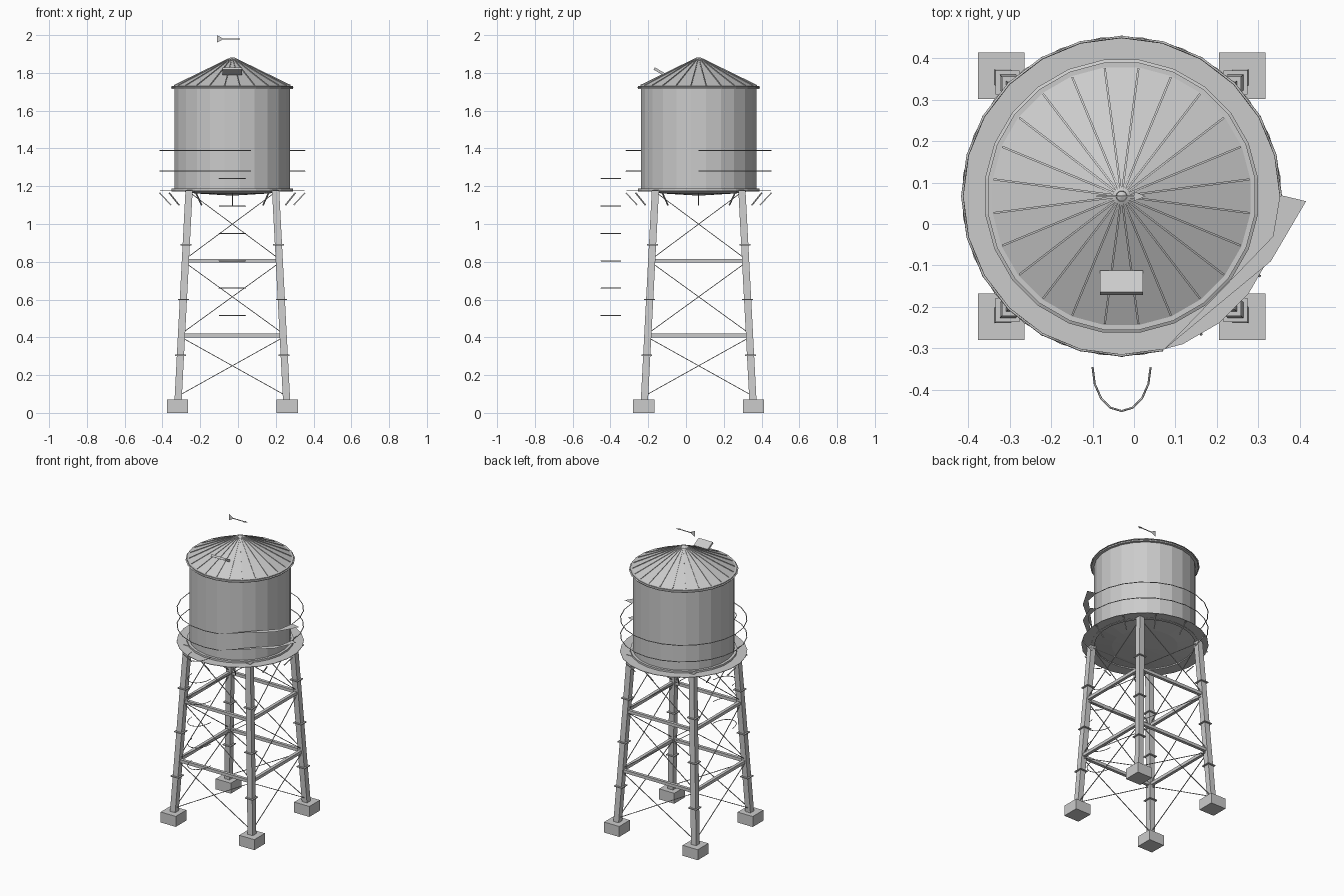
import bpy, bmesh
from math import sin, cos, pi, radians
from mathutils import Vector

if "Cube" in bpy.data.objects:
    bpy.data.objects.remove(bpy.data.objects["Cube"])

CX, CY = -0.03, 0.067
N = 24


def make(name, verts, faces):
    me = bpy.data.meshes.new(name)
    me.from_pydata([tuple(v) for v in verts], [], faces)
    bm = bmesh.new()
    bm.from_mesh(me)
    bmesh.ops.recalc_face_normals(bm, faces=bm.faces)
    bm.to_mesh(me)
    bm.free()
    ob = bpy.data.objects.new(name, me)
    bpy.context.collection.objects.link(ob)
    return ob


def polar(r, a, z):
    return Vector((CX + r * cos(a), CY + r * sin(a), z))


def lathe(name, profile, closed=False):
    """Revolve (r, z) points around the tower axis with N flat sides."""
    verts = [polar(r, (i + 0.5) * 2 * pi / N, z) for r, z in profile for i in range(N)]
    rows = len(profile)
    faces = []
    for k in range(rows if closed else rows - 1):
        a, b = k * N, (k + 1) % rows * N
        faces += [(a + i, a + (i + 1) % N, b + (i + 1) % N, b + i) for i in range(N)]
    ob = make(name, verts, faces)
    bm = bmesh.new()
    bm.from_mesh(ob.data)
    bmesh.ops.remove_doubles(bm, verts=bm.verts, dist=1e-5)
    bmesh.ops.recalc_face_normals(bm, faces=bm.faces)
    bm.to_mesh(ob.data)
    bm.free()
    return ob


def box(name, c, s, rot_x=0):
    bpy.ops.mesh.primitive_cube_add(size=1, location=c, rotation=(rot_x, 0, 0))
    ob = bpy.context.object
    ob.name, ob.scale = name, s
    return ob


def bar(name, p, q, w, h=None):
    """Square bar between two points."""
    p, q = Vector(p), Vector(q)
    h = h or w
    d = (q - p).normalized()
    up = Vector((0, 0, 1)) if abs(d.z) < 0.95 else Vector((0, 1, 0))
    u = d.cross(up).normalized()
    v = u.cross(d)
    vs = [e + u * (w / 2 * i) + v * (h / 2 * j) for e in (p, q)
          for i, j in ((-1, -1), (1, -1), (1, 1), (-1, 1))]
    return make(name, vs, [(0, 1, 2, 3), (4, 5, 6, 7)] +
                [(i, (i + 1) % 4, (i + 1) % 4 + 4, i + 4) for i in range(4)])


def wire(name, pts, r):
    """Thin tube along a path."""
    cu = bpy.data.curves.new(name, 'CURVE')
    cu.dimensions = '3D'
    cu.bevel_depth, cu.bevel_resolution = r, 0
    sp = cu.splines.new('POLY')
    sp.points.add(len(pts) - 1)
    for p, c in zip(sp.points, pts):
        p.co = (*c, 1)
    ob = bpy.data.objects.new(name, cu)
    bpy.context.collection.objects.link(ob)
    return ob


def half(z):
    """Half distance between leg centres at height z."""
    return 0.287 - 0.058 * (z - 0.07) / 1.11


def corner(i, z):
    sx, sy = ((-1, -1), (1, -1), (1, 1), (-1, 1))[i % 4]
    return Vector((CX + sx * half(z), CY + sy * half(z), z))


# tank shell, rims, shallow conical bottom
lathe("tank", [(0.308, 1.18), (0.308, 1.72)])
lathe("tank_bottom", [(0.308, 1.18), (0.2, 1.162), (0, 1.15)])
for nm, z in (("tank_base_rim", 1.172), ("tank_top_rim", 1.714)):
    lathe(nm, [(0.305, z), (0.325, z), (0.325, z + 0.017), (0.305, z + 0.017)], True)

# conical roof with ribs on the facet edges
lathe("roof", [(0, 1.722), (0.332, 1.722), (0, 1.883)])
for i in range(N):
    a = (i + 0.5) * 2 * pi / N
    bar("roof_rib", polar(0.31, a, 1.734), polar(0.012, a, 1.878), 0.005)
box("roof_hatch", (-0.03, -0.142, 1.808), (0.104, 0.06, 0.014), radians(-30))

# weather vane floating above the peak
bar("vane_rod", (-0.09, CY, 1.98), (0.01, CY, 1.98), 0.004)
make("vane_tail", [(-0.112, CY, 2.0), (-0.112, CY, 1.96), (-0.075, CY, 1.98)], [(0, 1, 2)])
make("vane_head", [(0.0, CY - 0.012, 1.98), (0.0, CY + 0.012, 1.98), (0.028, CY, 1.98)], [(0, 1, 2)])

# walkway ring, brackets, guard rails with a bent section
lathe("walkway", [(0.305, 1.174), (0.386, 1.174), (0.386, 1.177), (0.305, 1.177)], True)
for i in range(12):
    a = i * pi / 6
    bar("walkway_bracket", polar(0.385, a, 1.165), polar(0.325, a, 1.1), 0.006)
for z in (1.28, 1.39):
    wire("guard_rail", [polar(0.384, i * 2 * pi / N, z) for i in range(20)], 0.003)
    t = 0.415 if z > 1.3 else 0.392
    make("bent_rail", [(0.352, 0.07, z), (t, 0.055, z), (0.33, -0.09, z),
                       (0.07, -0.305, z), (0.335, -0.03, z)], [(0, 1, 2, 4), (4, 2, 3)])

# legs, collars and footings
for i in range(4):
    p, q = corner(i, 0.06), corner(i, 1.18)
    s = 0.019
    sq = ((-s, -s), (s, -s), (s, s), (-s, s))
    make("leg", [e + Vector((x, y, 0)) for e in (p, q) for x, y in sq],
         [(0, 1, 2, 3), (4, 5, 6, 7)] + [(k, (k + 1) % 4, (k + 1) % 4 + 4, k + 4) for k in range(4)])
    for z in (0.305, 0.6, 0.89):
        box("leg_collar", corner(i, z), (0.058, 0.058, 0.006))
    f = corner(i, 0)
    box("footing", (f.x, f.y, 0.035), (0.112, 0.112, 0.07))

# horizontal beams and crossed tie rods on each face
for i in range(4):
    for z in (0.41, 0.805):
        bar("beam", corner(i, z), corner(i + 1, z), 0.02)
    for lo, hi in ((0.09, 0.4), (0.42, 0.795), (0.815, 1.17)):
        bar("tie_rod", corner(i, lo), corner(i + 1, hi), 0.004)
        bar("tie_rod", corner(i + 1, lo), corner(i, hi), 0.004)

# ladder cage hoops at the front
for k in range(6):
    z = 0.515 + 0.145 * k
    wire("cage_hoop", [(CX + 0.07 * cos(a), -0.345 - 0.106 * sin(a), z)
                       for a in [j * pi / 8 for j in range(9)]], 0.0025)
